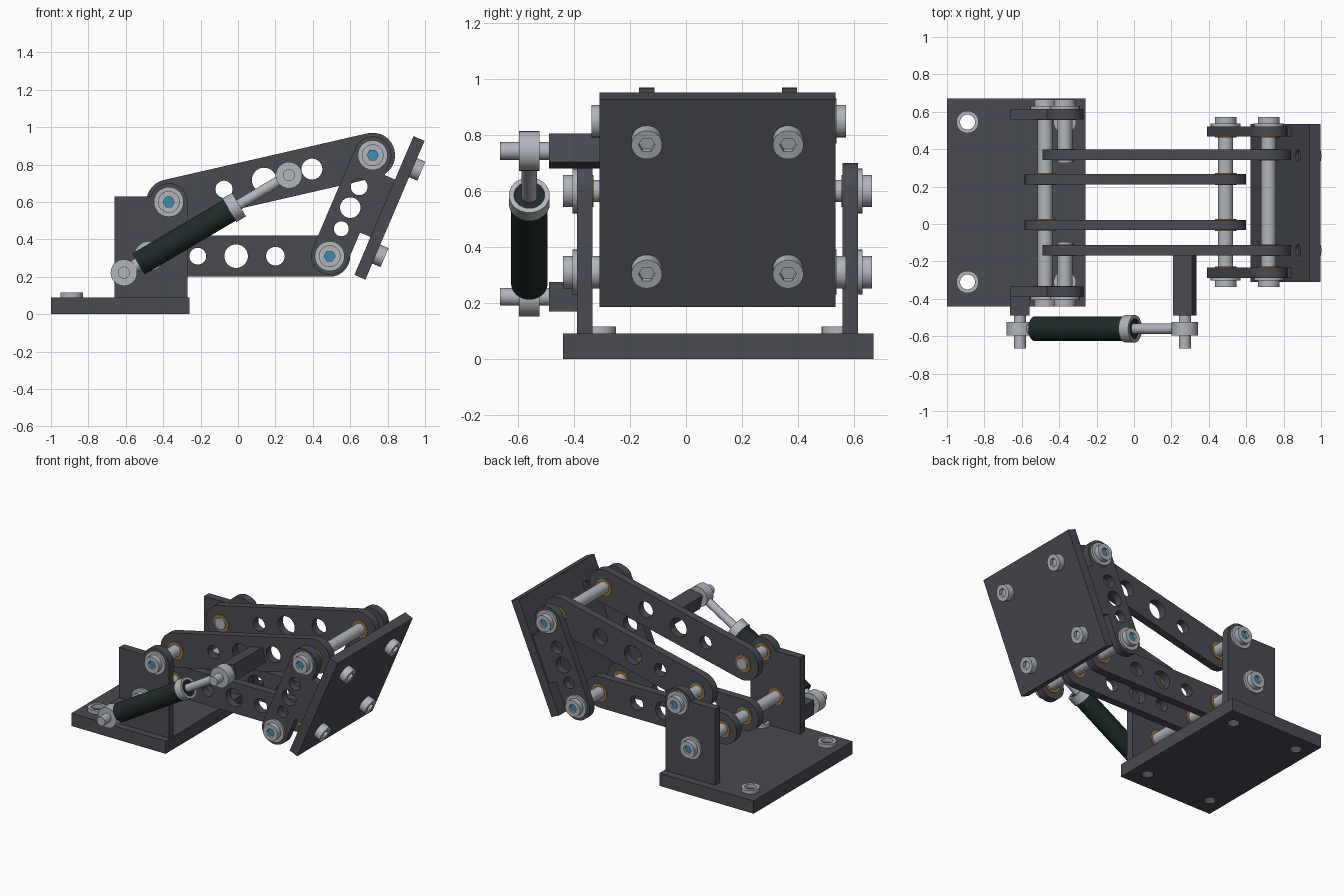
import bpy, bmesh
from math import sin, cos, pi, radians, atan2, hypot
from mathutils import Matrix, Vector

cube = bpy.data.objects.get("Cube")
if cube:
    bpy.data.objects.remove(cube, do_unlink=True)


def material(name, rgb, metallic=0.0):
    m = bpy.data.materials.new(name)
    m.use_nodes = True
    m.diffuse_color = (*rgb, 1)
    m.node_tree.nodes["Principled BSDF"].inputs["Base Color"].default_value = (*rgb, 1)
    return m


DARK = material("dark grey metal", (0.065, 0.07, 0.085))
STEEL = material("light steel", (0.44, 0.46, 0.50))
BLACK = material("green black", (0.013, 0.024, 0.022))
BRONZE = material("bronze", (0.33, 0.18, 0.05))
BLUE = material("blue", (0.04, 0.27, 0.45))


# ---- profile helpers ----
def arc(r, a0, a1, c=(0, 0), n=16):
    return [(c[0] + r * cos(radians(a0 + (a1 - a0) * i / n)),
             c[1] + r * sin(radians(a0 + (a1 - a0) * i / n))) for i in range(n + 1)]


def circle(r, c=(0, 0), n=32):
    return arc(r, 0, 360, c, n)[:-1]


def rect(x0, y0, x1, y1):
    return [(x0, y0), (x1, y0), (x1, y1), (x0, y1)]


def capsule(r, length, tab=()):
    return arc(r, 90, 270) + list(tab) + arc(r, -90, 90, (length, 0))


def plate(name, outer, holes, thick, matrix, mat):
    """Extrude an outline with holes, centred on the local z axis."""
    cu = bpy.data.curves.new(name, 'CURVE')
    cu.dimensions, cu.fill_mode, cu.extrude = '2D', 'BOTH', thick / 2
    for pts in [outer] + list(holes):
        s = cu.splines.new('POLY')
        s.points.add(len(pts) - 1)
        for p, (u, v) in zip(s.points, pts):
            p.co = (u, v, 0, 1)
        s.use_cyclic_u = True
    tmp = bpy.data.objects.new(name + " profile", cu)
    bpy.context.collection.objects.link(tmp)
    dg = bpy.context.evaluated_depsgraph_get()
    me = bpy.data.meshes.new_from_object(tmp.evaluated_get(dg))
    bpy.data.objects.remove(tmp, do_unlink=True)
    bpy.data.curves.remove(cu)
    bm = bmesh.new()
    bm.from_mesh(me)
    bmesh.ops.remove_doubles(bm, verts=bm.verts, dist=0.0001)
    bmesh.ops.recalc_face_normals(bm, faces=bm.faces)
    bm.to_mesh(me)
    bm.free()
    me.name = name
    me.materials.clear()
    me.materials.append(mat)
    ob = bpy.data.objects.new(name, me)
    bpy.context.collection.objects.link(ob)
    ob.matrix_world = matrix
    bpy.ops.object.select_all(action='DESELECT')
    ob.select_set(True)
    bpy.context.view_layer.objects.active = ob
    bpy.ops.object.shade_smooth_by_angle(angle=radians(30))
    return ob


def upright(x, y, z, angle=0.0):
    """Frame whose profile lies in the xz plane, turned by angle."""
    return (Matrix.Translation((x, y, z)) @ Matrix.Rotation(-angle, 4, 'Y')
            @ Matrix.Rotation(pi / 2, 4, 'X'))


def rod(name, p0, p1, r, mat, holes=()):
    p0, p1 = Vector(p0), Vector(p1)
    d = p1 - p0
    m = Matrix.Translation((p0 + p1) / 2) @ d.to_track_quat('Z', 'Y').to_matrix().to_4x4()
    return plate(name, circle(r), holes, d.length, m, mat)


def socket_cap(name, p, d, r, h, floor):
    """Round bolt head with a hexagonal socket."""
    p, d = Vector(p), Vector(d).normalized()
    rod(name, p, p + d * h, r, STEEL, [circle(0.03, n=6)])
    rod(name + "_socket", p, p + d * h * 0.5, 0.034, floor)


def pin_head(name, x, y, z, s):
    rod(name + "_washer", (x, y, z), (x, y + s * 0.015, z), 0.08, STEEL)
    socket_cap(name + "_cap", (x, y + s * 0.015, z), (0, s, 0), 0.058, 0.035, BLUE)


def bushing(name, x, y, z, t=0.055):
    rod(name, (x, y - t / 2 - 0.004, z), (x, y + t / 2 + 0.004, z), 0.058, BRONZE)


# pivots in the xz plane
BASE_UP, BASE_LOW = (-0.37, 0.60), (-0.475, 0.31)
END_UP, END_LOW = (0.72, 0.85), (0.49, 0.31)
T = 0.055

# ---- base plate with ringed holes ----
spots = [(x, y) for x in (-0.89, -0.37) for y in (-0.31, 0.545)]
plate("base_plate", rect(-1, -0.44, -0.26, 0.67), [circle(0.04, c) for c in spots],
      0.09, Matrix.Translation((0, 0, 0.045)), DARK)
for x, y in spots:
    plate("base_hole_ring", circle(0.06), [circle(0.04)], 0.025,
          Matrix.Translation((x, y, 0.1025)), STEEL)

# ---- side brackets ----
bracket = [(-0.66, 0.09), (-0.27, 0.09)] + arc(0.1, 0, 162.5, BASE_UP) + [(-0.66, 0.63)]
for y in (-0.3625, 0.5875):
    plate("side_bracket", bracket, [], T, upright(0, y, 0), DARK)
    for px, pz in (BASE_UP, BASE_LOW):
        bushing("bracket_bushing", px, y, pz)


# ---- swing arms ----
def arm(name, a, b, y, r, holes, tab=()):
    dx, dz = b[0] - a[0], b[1] - a[1]
    plate(name, capsule(r, hypot(dx, dz), tab), [circle(hr, (u, 0)) for u, hr in holes],
          T, upright(a[0], y, a[1], atan2(dz, dx)), DARK)
    for px, pz in (a, b):
        bushing(name + "_bushing", px, y, pz)


for y in (-0.14, 0.37):
    arm("upper_arm", BASE_UP, END_UP, y, 0.12, [(0.303, 0.046), (0.523, 0.066), (0.785, 0.056)])
for y in (-0.005, 0.24):
    arm("lower_arm", BASE_LOW, END_LOW, y, 0.11, [(0.26, 0.045), (0.465, 0.063), (0.675, 0.05)])

# ---- end links with mounting tab ----
tab = [(0.18, -0.1), (0.18, -0.162), (0.514, -0.162), (0.514, -0.1)]
for y in (-0.26, 0.495):
    arm("end_link", END_LOW, END_UP, y, 0.1, [(0.159, 0.04), (0.282, 0.055), (0.403, 0.045)], tab)

# ---- tilted end plate and its bolts ----
tilt = atan2(END_UP[1] - END_LOW[1], END_UP[0] - END_LOW[0])
along, out = Vector((cos(tilt), 0, sin(tilt))), Vector((sin(tilt), 0, -cos(tilt)))
low = Vector((END_LOW[0], 0, END_LOW[1]))
frame = Matrix((along, (0, 1, 0), out)).transposed().to_4x4()
bolts = [(u, y) for u in (0.108, 0.61) for y in (-0.14, 0.365)]
# keep the frame right-handed by measuring the plate along its own axes
if frame.determinant() < 0:
    frame = Matrix((along, (0, 1, 0), -out)).transposed().to_4x4()
plate("end_plate", rect(-0.04, -0.31, 0.766, 0.535), [circle(0.032, c) for c in bolts],
      0.064, Matrix.Translation(low + out * 0.193) @ frame, DARK)
for u, y in bolts:
    p = low + along * u + out * 0.225 + Vector((0, y, 0))
    socket_cap("end_plate_bolt", p, out, 0.055, 0.048, STEEL)
    rod("end_plate_bolt_shank", p - out * 0.05, p, 0.031, DARK)

# ---- pivot pins ----
for name, (x, z), y0, y1 in (("lower_base_pin", BASE_LOW, -0.39, 0.615),
                             ("lower_end_pin", END_LOW, -0.2875, 0.5225),
                             ("upper_end_pin", END_UP, -0.2875, 0.5225)):
    rod(name, (x, y0, z), (x, y1, z), 0.04, STEEL)
    pin_head(name, x, y0, z, -1)
    pin_head(name, x, y1, z, 1)
for y0, y1, s in ((-0.39, -0.095, -1), (0.615, 0.325, 1)):
    x, z = BASE_UP
    rod("upper_base_pin", (x, y0, z), (x, y1, z), 0.04, STEEL)
    pin_head("upper_base_pin", x, y0, z, s)

# ---- damper mounts ----
Y = -0.56
bottom, top = Vector((-0.61, Y, 0.222)), Vector((0.272, Y, 0.743))
arm_tilt = atan2(END_UP[1] - BASE_UP[1], END_UP[0] - BASE_UP[0])
sq = rect(-0.052, -0.052, 0.052, 0.052)
plate("lower_damper_mount", sq, [], 0.1, upright(-0.61, -0.44, 0.222), DARK)
plate("upper_damper_mount", sq, [], 0.33, upright(0.272, -0.325, 0.743, arm_tilt), DARK)
for end in (bottom, top):
    rod("damper_eye", end + Vector((0, -0.037, 0)), end + Vector((0, 0.037, 0)), 0.071, STEEL)
    rod("damper_eye_pin", end + Vector((0, -0.105, 0)), end + Vector((0, 0.075, 0)), 0.032, STEEL)

# ---- damper ----
axis = (top - bottom).normalized()
rod("damper_body", bottom + axis * 0.09, bottom + axis * 0.68, 0.065, BLACK)
rod("damper_collar", bottom + axis * 0.655, bottom + axis * 0.715, 0.073, STEEL, [circle(0.055)])
rod("damper_seal", bottom + axis * 0.66, bottom + axis * 0.708, 0.056, BLACK)
rod("damper_rod", bottom + axis * 0.69, top, 0.028, STEEL)
rod("damper_tail", bottom, bottom + axis * 0.1, 0.035, STEEL)
